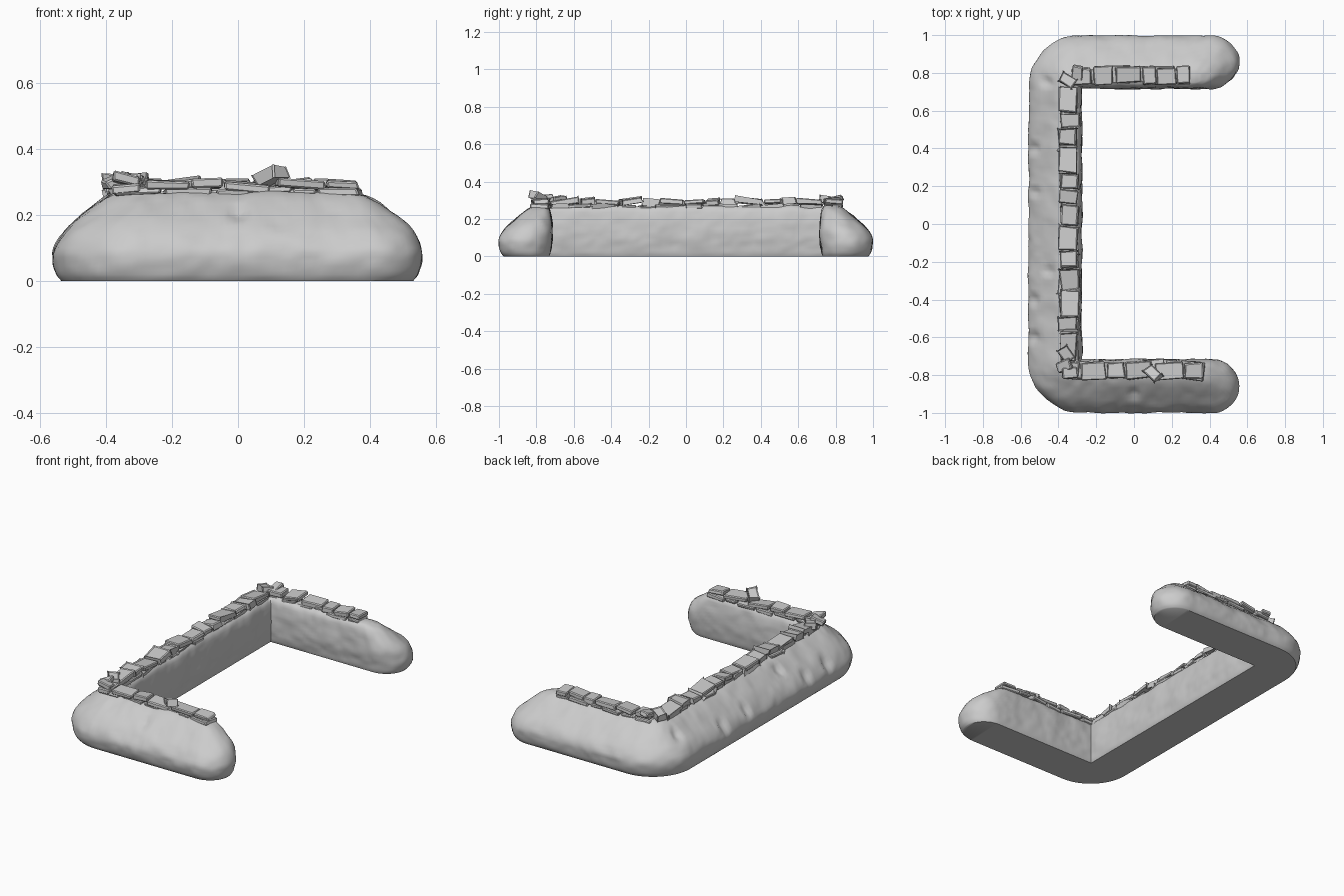
import bpy, bmesh, math, random
from mathutils import Vector, Matrix, noise

random.seed(7)
cube = bpy.data.objects.get("Cube")
if cube:
    bpy.data.objects.remove(cube)

grey = bpy.data.materials.new("pale grey earth")
grey.use_nodes = True
colour = (0.6, 0.6, 0.6, 1)
grey.diffuse_color = colour
grey.node_tree.nodes["Principled BSDF"].inputs["Base Color"].default_value = colour

CX, CY = -0.28, -0.72      # inner corner of the front half


def finish(name, bm, angle):
    bmesh.ops.recalc_face_normals(bm, faces=bm.faces)
    mesh = bpy.data.meshes.new(name)
    bm.to_mesh(mesh)
    bm.free()
    mesh.materials.append(grey)
    ob = bpy.data.objects.new(name, mesh)
    bpy.context.collection.objects.link(ob)
    bpy.ops.object.select_all(action='DESELECT')
    ob.select_set(True)
    bpy.context.view_layer.objects.active = ob
    if angle:
        bpy.ops.object.shade_smooth_by_angle(angle=math.radians(angle))
    return ob


def smooth_levels(points, steps):
    """Catmull-Rom interpolation through the wall profile."""
    out = []
    for k in range(len(points) - 1):
        p = [Vector(points[min(max(j, 0), len(points) - 1)]) for j in range(k - 1, k + 3)]
        for s in range(steps):
            t = s / steps
            out.append(0.5 * (2 * p[1] + (p[2] - p[0]) * t
                              + (2 * p[0] - 5 * p[1] + 4 * p[2] - p[3]) * t * t
                              + (3 * p[1] - p[0] - 3 * p[2] + p[3]) * t ** 3))
    return out + [Vector(points[-1])]


def ring(level):
    """Closed plan outline of the U-shaped bank at one height."""
    z, inset, depth, end = level
    inner, outer = [], []
    mid, half = (inset + depth) / 2, (depth - inset) / 2
    r = half + 0.01
    for k in range(12):                                  # rounded arm end
        a = math.radians(90 * (1 - k / 12))
        x, w = end - r + r * math.sin(a), half * math.cos(a)
        inner.append((x, CY - mid + w))
        outer.append((x, CY - mid - w))
    for k in range(37):                                  # straight arm
        t = k / 36
        inner.append(((end - r) * (1 - t) + (CX - inset) * t, CY - inset))
        outer.append(((end - r) * (1 - t) + CX * t, CY - depth))
    for k in range(1, 21):                               # rounded outer corner
        a = math.radians(270 - 90 * k / 20)
        inner.append((CX - inset, CY - inset))
        outer.append((CX + depth * math.cos(a), CY + depth * math.sin(a)))
    for k in range(1, 37):                               # half of the back wall
        t = 1 - k / 36
        inner.append((CX - inset, (CY - inset) * t))
        outer.append((CX - depth, CY * t))
    inner += [(x, -y) for x, y in inner[-2::-1]]
    outer += [(x, -y) for x, y in outer[-2::-1]]
    return [(x, y, z) for x, y in inner + outer[::-1]]


# Earth bank: height, inner inset, outer depth, arm end
profile = [(0, 0.012, 0.255, 0.53), (0.02, 0.005, 0.268, 0.545), (0.06, 0, 0.277, 0.557),
           (0.1, -0.004, 0.275, 0.555), (0.15, -0.004, 0.245, 0.53), (0.2, 0, 0.19, 0.475),
           (0.25, 0.01, 0.128, 0.41), (0.27, 0.03, 0.09, 0.36)]
bm = bmesh.new()
rings = [[bm.verts.new(p) for p in ring(lv)] for lv in smooth_levels(profile, 3)]
n = len(rings[0])
for low, high in zip(rings, rings[1:]):
    for k in range(n):
        j = (k + 1) % n
        bm.faces.new((low[k], low[j], high[j], high[k]))
for cap in (rings[0], rings[-1]):
    for k in range(n // 2 - 1):
        bm.faces.new((cap[k], cap[k + 1], cap[n - 2 - k], cap[n - 1 - k]))
bmesh.ops.remove_doubles(bm, verts=bm.verts, dist=0.0005)
bmesh.ops.recalc_face_normals(bm, faces=bm.faces)
bm.normal_update()

# Uneven surface and small pits
pits = [(-0.53, -0.4), (-0.53, -0.6), (-0.45, -0.25), (-0.53, 0.4), (-0.52, 0.17),
        (-0.46, 0.75), (0.0, -0.9)]
for v in bm.verts:
    if v.co.z < 0.005:
        continue
    d = 0.007 * noise.noise(v.co * 9) + 0.004 * noise.noise(v.co * 26)
    for px, py in pits:
        dist = math.hypot(v.co.x - px, v.co.y - py) / 0.035
        if dist < 1 and v.co.z > 0.08:
            d -= 0.018 * (1 - dist * dist)
    v.co += v.normal * d * min(1, v.co.z / 0.05)
finish("earth_bank", bm, 50)


def add_stone(bm, centre, size, heading, tilt):
    """Rough-hewn slab with uneven corners."""
    rot = (Matrix.Rotation(heading + random.uniform(-0.1, 0.1), 4, 'Z')
           @ Matrix.Rotation(random.uniform(-tilt, tilt), 4, 'Y')
           @ Matrix.Rotation(random.uniform(-0.15, 0.15), 4, 'X'))
    verts = bmesh.ops.create_cube(bm, size=1)["verts"]
    for v in verts:
        v.co = Vector([c * s * random.uniform(0.84, 1.06) for c, s in zip(v.co, size)])
        v.co = Vector(centre) + rot @ v.co
    edges = list({e for v in verts for e in v.link_edges})
    bmesh.ops.bevel(bm, geom=edges, offset=0.005, segments=1, affect='EDGES')


def stone_course(name, start, end, z, thick, tilt):
    """Row of slabs of varied length between two plan points."""
    a, b = Vector(start), Vector(end)
    run = (b - a).length
    direction = (b - a) / run
    side = Vector((-direction.y, direction.x))
    bm = bmesh.new()
    at = 0
    while at < run - 0.03:
        length = min(random.uniform(0.07, 0.165), run - at)
        p = a + direction * (at + length / 2) + side * random.uniform(-0.008, 0.008)
        size = (length, random.uniform(0.085, 0.105), thick * random.uniform(0.8, 1.2))
        add_stone(bm, (p.x, p.y, z + random.uniform(-0.005, 0.008)), size,
                  math.atan2(direction.y, direction.x), tilt)
        at += length + 0.004
    finish(name, bm, 0)


# Capping stones along the three crests, in two courses
crests = {"back": ((-0.345, -0.73), (-0.345, 0.73)),
          "front_arm": ((-0.38, -0.77), (0.37, -0.77)),
          "rear_arm": ((-0.33, 0.785), (0.3, 0.785))}
for part, (start, end) in crests.items():
    stone_course(part + "_lower_stones", start, end, 0.266, 0.024, 0.1)
    stone_course(part + "_upper_stones", start, end, 0.289, 0.03, 0.16)

# Loose stones heaped at the corners and on the front arm
bm = bmesh.new()
for x, y, z in [(-0.37, -0.75, 0.305), (-0.34, -0.79, 0.308), (-0.36, -0.69, 0.3),
                (-0.35, 0.76, 0.3), (-0.3, 0.8, 0.305), (0.1, -0.79, 0.317)]:
    add_stone(bm, (x, y, z), (0.085, 0.06, 0.03), random.uniform(0, 3), 0.4)
finish("loose_stones", bm, 0)
